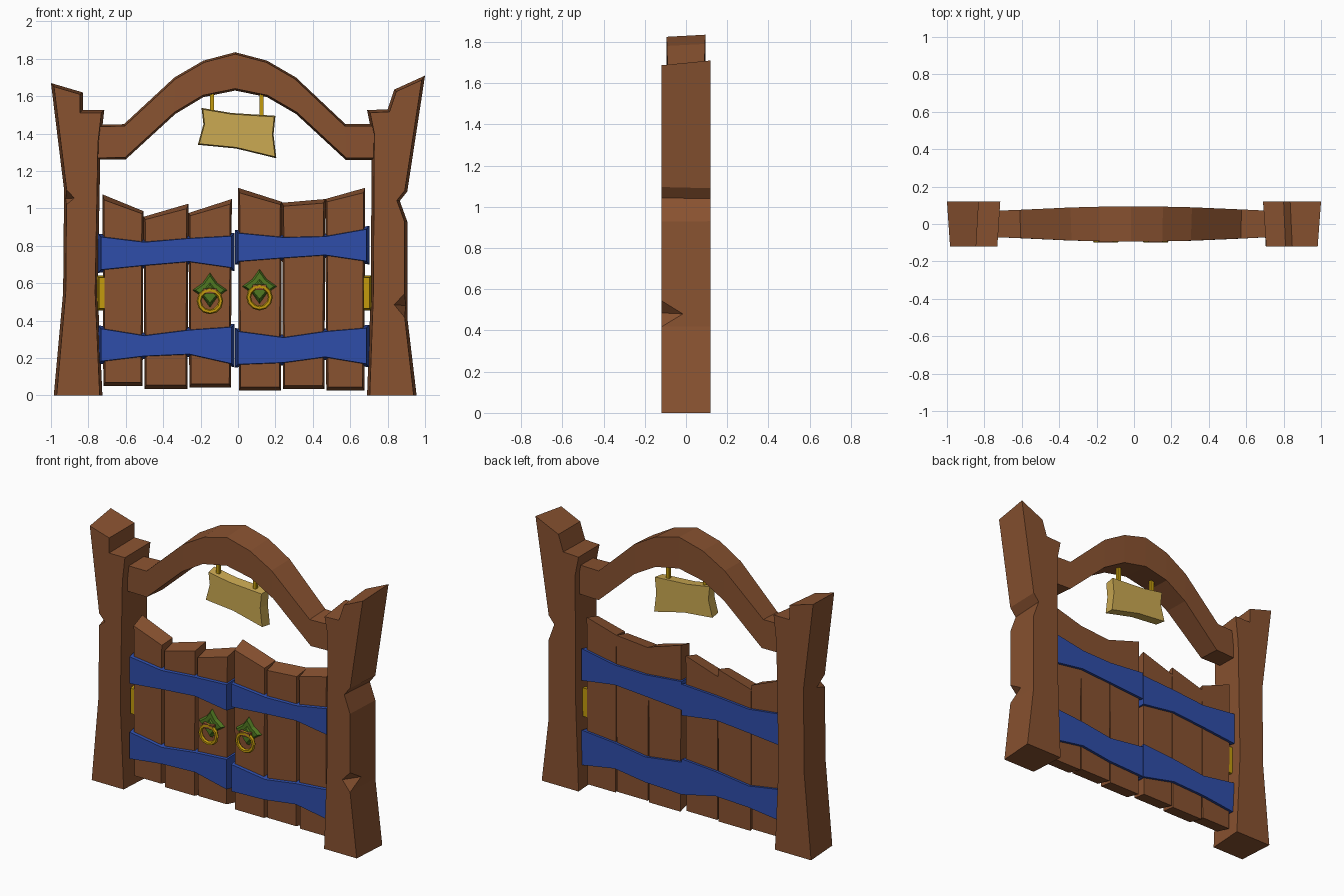
import bpy, bmesh, math
from mathutils import Vector

if "Cube" in bpy.data.objects:
    bpy.data.objects.remove(bpy.data.objects["Cube"])


def material(name, rgb):
    m = bpy.data.materials.new(name)
    m.diffuse_color = (*rgb, 1)
    m.use_nodes = True
    m.node_tree.nodes["Principled BSDF"].inputs["Base Color"].default_value = m.diffuse_color
    return m


WOOD = material("brown wood", (0.25, 0.085, 0.03))
BLUE = material("blue strap", (0.028, 0.075, 0.40))
SIGN = material("pale gold board", (0.60, 0.40, 0.085))
GOLD = material("gold metal", (0.55, 0.33, 0.004))
GREEN = material("green plate", (0.08, 0.19, 0.015))


def inset_loop(pts, ix, iz):
    """Move each outline point inwards; points on the ground stay on it."""
    n = len(pts)
    area = sum(pts[i][0] * pts[(i + 1) % n][1] - pts[(i + 1) % n][0] * pts[i][1] for i in range(n))
    s = 1 if area > 0 else -1
    out = []
    for i, p in enumerate(pts):
        p = Vector(p)
        a = (p - Vector(pts[i - 1])).normalized()
        b = (Vector(pts[(i + 1) % n]) - p).normalized()
        n1, n2 = Vector((-a.y, a.x)) * s, Vector((-b.y, b.x)) * s
        o = (n1 + n2) / max(0.4, 1 + n1.dot(n2))
        out.append((p.x + o.x * ix, p.y + (o.y * iz if p.y > 0.001 else 0)))
    return out


def slab(name, pts, depth, mat, ix=0.0, iz=None, strip=False, y=0.0):
    """Outline in x, z with a smaller front face; depth is a half depth or a function of x."""
    half = depth if callable(depth) else (lambda x: depth)
    front_pts = inset_loop(pts, ix, ix if iz is None else iz)
    bm = bmesh.new()
    back = [bm.verts.new((x, y + half(x), z)) for x, z in pts]
    front = [bm.verts.new((f[0], y - half(p[0]), f[1])) for f, p in zip(front_pts, pts)]
    n = len(pts)
    for i in range(n):
        j = (i + 1) % n
        bm.faces.new((front[i], front[j], back[j], back[i]))
    for ring in (front, back):
        if strip:
            for i in range(n // 2 - 1):
                bm.faces.new((ring[i], ring[i + 1], ring[n - 2 - i], ring[n - 1 - i]))
        else:
            bm.faces.new(ring)
    return finish(name, bm, mat)


def finish(name, bm, mat):
    bmesh.ops.recalc_face_normals(bm, faces=bm.faces)
    me = bpy.data.meshes.new(name)
    bm.to_mesh(me)
    bm.free()
    ob = bpy.data.objects.new(name, me)
    bpy.context.collection.objects.link(ob)
    if mat:
        me.materials.append(mat)
    return ob


def box(name, center, size, mat):
    x, y, z = center
    w, d, h = (s / 2 for s in size)
    return slab(name, [(x - w, z - h), (x + w, z - h), (x + w, z + h), (x - w, z + h)], d, mat, y=y)


def chip(ob, apex, ridge_end, up, down):
    """Cut a wedge shaped chip out of a post's front corner."""
    a, k = Vector(apex), Vector(ridge_end)
    bm = bmesh.new()
    ends = []
    for p in (a - (k - a) * 0.5, k + (k - a) * 0.5):
        ends.append([bm.verts.new(p + Vector(o)) for o in ((0, 0, 0), [2 * c for c in up], [2 * c for c in down])])
    for i in range(3):
        j = (i + 1) % 3
        bm.faces.new((ends[0][i], ends[0][j], ends[1][j], ends[1][i]))
    bm.faces.new(ends[0])
    bm.faces.new(ends[1])
    cutter = finish("chip_cutter", bm, WOOD)
    cutter.hide_render = True
    mod = ob.modifiers.new("chip", 'BOOLEAN')
    mod.operation, mod.solver, mod.object = 'DIFFERENCE', 'EXACT', cutter
    bpy.context.view_layer.objects.active = ob
    bpy.ops.object.modifier_apply(modifier=mod.name)
    bpy.data.objects.remove(cutter)


# Posts
left = slab("left_post", [(-0.985, 0), (-0.725, 0), (-0.75, 0.55), (-0.735, 1.35), (-0.715, 1.525),
                          (-0.83, 1.525), (-0.83, 1.62), (-1.0, 1.67), (-0.93, 1.1), (-0.935, 0.55)],
            0.12, WOOD, 0.014)
chip(left, (-0.875, -0.12, 1.055), (-0.935, 0.0, 1.05), (-0.06, 0, 0.065), (-0.06, 0, -0.05))
right = slab("right_post", [(0.69, 0), (0.955, 0), (0.905, 0.42), (0.905, 0.93), (0.865, 1.04), (0.905, 1.09),
                            (1.0, 1.71), (0.835, 1.635), (0.80, 1.53), (0.69, 1.525), (0.715, 1.4), (0.71, 0.55)],
             0.12, WOOD, 0.014)
chip(right, (0.835, -0.12, 0.485), (0.9, -0.01, 0.48), (0.07, 0, 0.075), (0.07, 0, -0.085))

# Arch
top = [(-0.76, 1.447), (-0.61, 1.45), (-0.34, 1.70), (-0.185, 1.79), (-0.015, 1.835),
       (0.155, 1.79), (0.31, 1.70), (0.575, 1.45), (0.74, 1.45)]
under = [(-0.76, 1.26), (-0.6, 1.262), (-0.335, 1.505), (-0.185, 1.595), (-0.015, 1.63),
         (0.155, 1.595), (0.31, 1.505), (0.575, 1.26), (0.74, 1.26)]
slab("arch", top + under[::-1], lambda x: 0.07 + 0.024 * max(0, 1 - (x / 0.7) ** 2), WOOD, 0.01, strip=True)

# Door planks: x left, x right, top left z, top right z, bottom z
planks = [(-0.725, -0.505, 1.075, 0.985, 0.05), (-0.505, -0.265, 0.955, 1.025, 0.035),
          (-0.265, -0.033, 0.975, 1.05, 0.042), (0.0, 0.235, 1.11, 1.035, 0.025),
          (0.235, 0.467, 1.03, 1.05, 0.033), (0.467, 0.68, 1.05, 1.11, 0.025)]
for i, (x0, x1, z0, z1, zb) in enumerate(planks):
    slab(f"door_plank_{i + 1}", [(x0, z0), (x1, z1), (x1 - 0.005, zb), (x0 + 0.005, zb)],
         0.05, WOOD, 0.009, 0.02)

# Straps: x stations, then top and bottom heights
LX, RX = (-0.748, -0.5, -0.262, -0.018), (-0.015, 0.245, 0.465, 0.702)
straps = [("left_upper_strap", LX, (0.865, 0.835, 0.855, 0.868), (0.655, 0.68, 0.70, 0.665)),
          ("left_lower_strap", LX, (0.375, 0.335, 0.365, 0.382), (0.165, 0.195, 0.205, 0.15)),
          ("right_upper_strap", RX, (0.885, 0.86, 0.865, 0.907), (0.70, 0.72, 0.735, 0.70)),
          ("right_lower_strap", RX, (0.36, 0.325, 0.357, 0.377), (0.15, 0.16, 0.19, 0.15))]
for name, xs, tops, lows in straps:
    slab(name, list(zip(xs, tops)) + list(zip(xs, lows))[::-1], 0.07, BLUE, 0.016, strip=True)

# Hinges
for name, x in (("left_hinge", -0.727), ("right_hinge", 0.688)):
    slab(name, [(x - 0.026, 0.455), (x + 0.026, 0.455), (x + 0.026, 0.64), (x - 0.026, 0.64)], 0.045, GOLD, 0.01)

# Hanging sign
slab("sign_board", [(-0.195, 1.537), (-0.035, 1.51), (0.2, 1.495), (0.19, 1.395), (0.205, 1.268),
                    (-0.01, 1.32), (-0.215, 1.34), (-0.185, 1.45)], 0.035, SIGN, 0.006)
for name, x in (("left_sign_hanger", -0.14), ("right_sign_hanger", 0.125)):
    box(name, (x, 0, 1.555), (0.022, 0.022, 0.13), GOLD)

# Handles: star plate with raised diamond, clasp and ring
for side, cx, cz in (("left", -0.15, 0.563), ("right", 0.115, 0.583)):
    star = [(cx + r * math.sin(i * math.pi / 4), cz + r * math.cos(i * math.pi / 4))
            for i in range(8) for r in [0.055 if i % 2 else 0.094]]
    slab(f"{side}_handle_plate", star, 0.012, GREEN, 0.01, y=-0.06)
    diamond = [(cx + 0.05 * a, cz - 0.02 + 0.06 * b) for a, b in ((0, 1), (1, 0), (0, -1), (-1, 0))]
    slab(f"{side}_handle_diamond", diamond, 0.005, GREEN, 0.008, y=-0.076)
    box(f"{side}_handle_clasp", (cx, -0.082, cz - 0.005), (0.075, 0.034, 0.028), WOOD)
    bpy.ops.mesh.primitive_torus_add(major_segments=12, minor_segments=6, major_radius=0.058, minor_radius=0.013,
                                     location=(cx, -0.088, cz - 0.058), rotation=(math.pi / 2, 0, 0))
    ring = bpy.context.object
    ring.name = f"{side}_handle_ring"
    ring.data.materials.append(GOLD)
